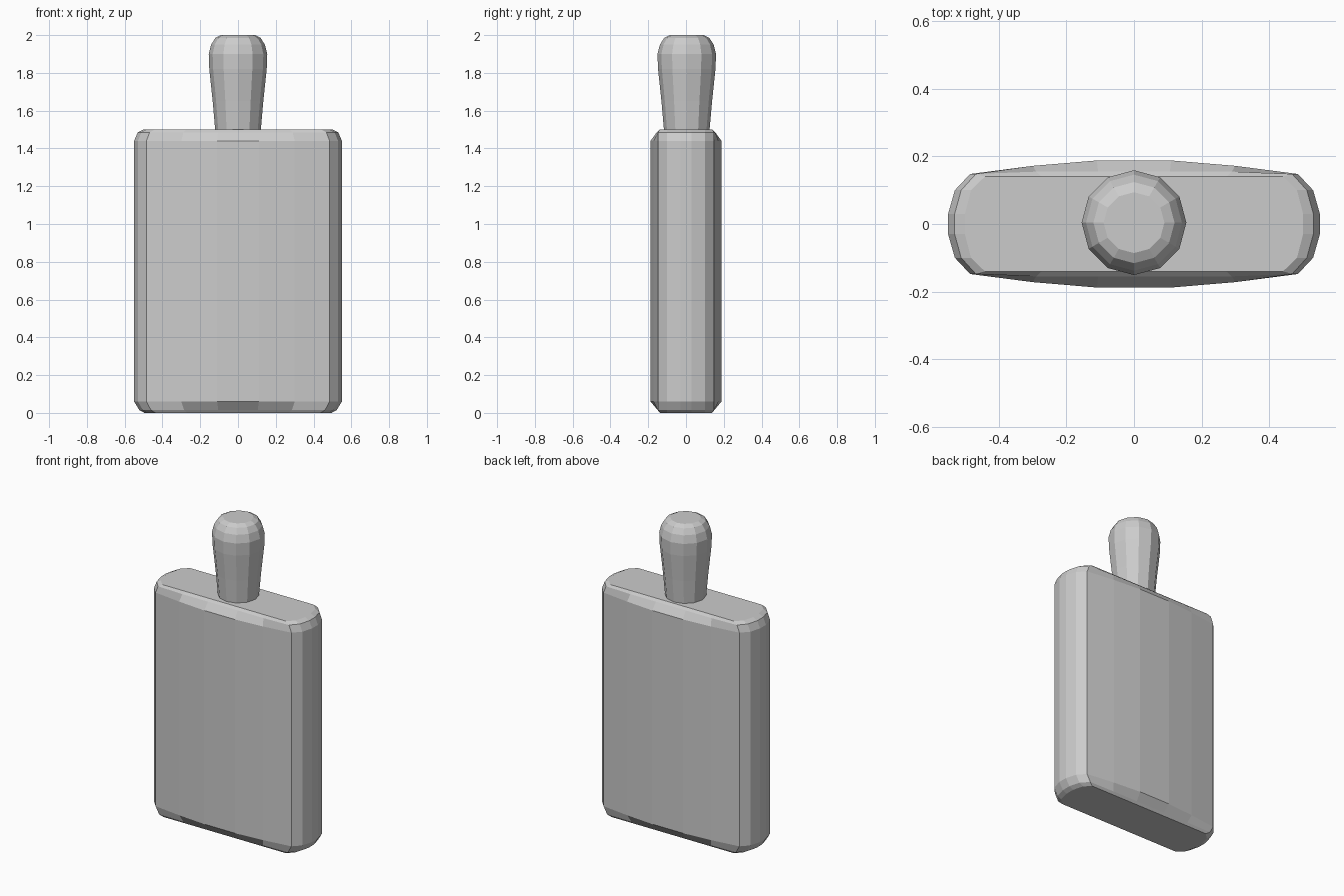
import bpy
import math

if "Cube" in bpy.data.objects:
    bpy.data.objects.remove(bpy.data.objects["Cube"], do_unlink=True)

grey = bpy.data.materials.new("plain grey")
grey.use_nodes = True
colour = (0.6, 0.6, 0.6, 1)
grey.diffuse_color = colour
grey.node_tree.nodes["Principled BSDF"].inputs["Base Color"].default_value = colour


def loft(name, rings):
    """Join equal-length rings into a closed flat-shaded solid."""
    n = len(rings[0])
    verts = [p for ring in rings for p in ring]
    faces = [tuple(reversed(range(n))), tuple(range(len(verts) - n, len(verts)))]
    for r in range(len(rings) - 1):
        for i in range(n):
            a, b = r * n + i, r * n + (i + 1) % n
            faces.append((a, b, b + n, a + n))
    mesh = bpy.data.meshes.new(name)
    mesh.from_pydata(verts, [], faces)
    mesh.materials.append(grey)
    obj = bpy.data.objects.new(name, mesh)
    bpy.context.collection.objects.link(obj)
    return obj


# Bottle body: a bowed slab outline mirrored into four quarters
quarter = [(0.55, 0.03), (0.53, 0.1), (0.485, 0.148), (0.3, 0.172), (0.11, 0.188)]
half = quarter + [(-x, y) for x, y in reversed(quarter)]
outline = half + [(-x, -y) for x, y in half]


def body_ring(z, sx, max_y):
    return [(x * sx, max(-max_y, min(max_y, y)), z) for x, y in outline]


loft("bottle_body", [
    body_ring(0.0, 0.9, 0.138),
    body_ring(0.015, 0.95, 0.15),
    body_ring(0.06, 1.0, 0.19),
    body_ring(1.44, 1.0, 0.19),
    body_ring(1.485, 0.965, 0.155),
    body_ring(1.5, 0.91, 0.14),
])

# Stopper: tapered round handle with a rounded, flattened top
SIDES = 12


def stopper_ring(z, radius):
    return [(radius * math.cos(math.tau * i / SIDES),
             0.004 + radius * math.sin(math.tau * i / SIDES), z)
            for i in range(SIDES)]


profile = [(1.49, 0.12), (1.65, 0.134), (1.82, 0.152), (1.9, 0.155),
           (1.95, 0.142), (1.985, 0.12), (2.0, 0.09)]
loft("stopper", [stopper_ring(z, r) for z, r in profile])
